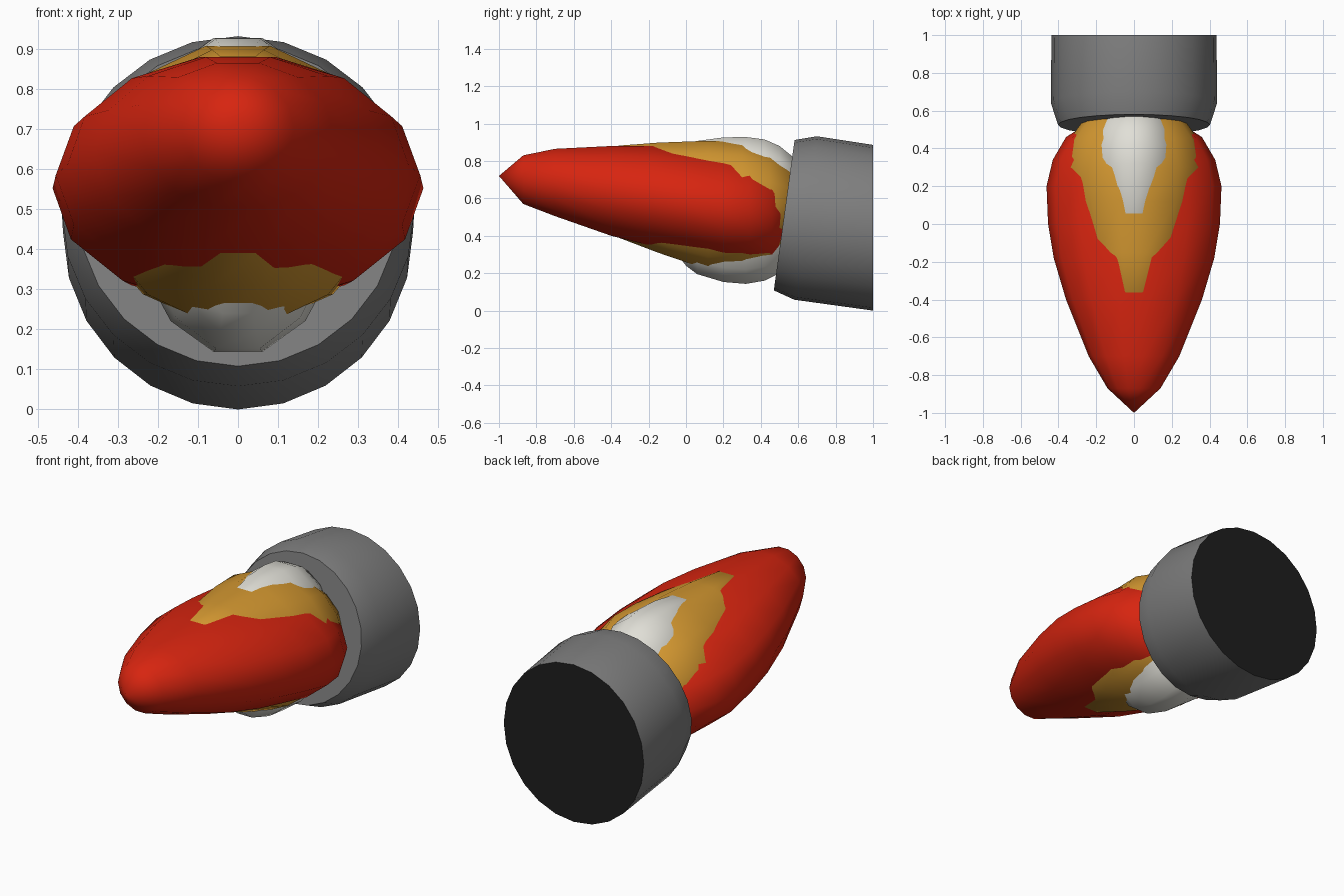
import bpy, bmesh, math

if "Cube" in bpy.data.objects:
    bpy.data.objects.remove(bpy.data.objects["Cube"], do_unlink=True)


def material(name, rgb):
    m = bpy.data.materials.new(name)
    m.use_nodes = True
    m.diffuse_color = (*rgb, 1)
    m.node_tree.nodes["Principled BSDF"].inputs["Base Color"].default_value = (*rgb, 1)
    return m


red = material("flame red", (0.68, 0.018, 0.005))
orange = material("flame orange", (0.65, 0.31, 0.03))
white = material("hot white", (0.75, 0.74, 0.68))
grey = material("metal grey", (0.21, 0.21, 0.21))
black = material("cap black", (0.013, 0.013, 0.013))


def loft(name, rings, sides, phase, mats, angle):
    """Skin elliptical rings given as (y, z, x radius, z radius, lean)."""
    bm = bmesh.new()
    loops = []
    for y, z, rx, rz, lean in rings:
        loop = []
        for i in range(sides):
            a = 2 * math.pi * (i + phase) / sides
            dz = rz * math.cos(a)
            loop.append(bm.verts.new((rx * math.sin(a), y + lean * dz, z + dz)))
        loops.append(loop)
    for a, b in zip(loops, loops[1:]):
        for i in range(sides):
            j = (i + 1) % sides
            bm.faces.new((a[i], a[j], b[j], b[i]))
    bm.faces.new(loops[0])
    back = bm.faces.new(loops[-1])
    back.material_index = len(mats) - 1
    bmesh.ops.remove_doubles(bm, verts=bm.verts, dist=0.0005)
    bmesh.ops.recalc_face_normals(bm, faces=bm.faces)
    me = bpy.data.meshes.new(name)
    bm.to_mesh(me)
    bm.free()
    for m in mats:
        me.materials.append(m)
    ob = bpy.data.objects.new(name, me)
    bpy.context.collection.objects.link(ob)
    bpy.ops.object.select_all(action='DESELECT')
    ob.select_set(True)
    bpy.context.view_layer.objects.active = ob
    bpy.ops.object.shade_smooth_by_angle(angle=math.radians(angle))
    return ob


def flame(name, stations, mat):
    """Flame layer from (y, top, bottom, half width); flat on top and bottom."""
    flat = math.cos(math.pi / 14)
    rings = [(y, (t + b) / 2, w, (t - b) / 2 / flat, 0) for y, t, b, w in stations]
    return loft(name, rings, 14, 0.5, [mat], 70)


# Outer flame: long flattened teardrop with a raised tip
flame("outer_flame", [
    (-1, .72, .72, 0), (-.87, .83, .57, .14), (-.7, .865, .505, .24),
    (-.4, .88, .40, .36), (-.18, .88, .345, .425), (.0, .86, .31, .455),
    (.2, .84, .265, .463), (.34, .82, .255, .43), (.46, .775, .265, .36),
    (.53, .69, .34, .25), (.6, .53, .5, .03)], red)

# Middle flame: narrower and taller, breaking through above and below
flame("middle_flame", [
    (-.6, .68, .6, .03), (-.36, .882, .39, .2), (-.15, .898, .31, .29),
    (.12, .908, .218, .36), (.3, .9, .22, .38), (.45, .855, .25, .34),
    (.56, .77, .36, .26), (.64, .6, .5, .05)], orange)

# Flame core: narrowest and tallest
flame("flame_core", [
    (-.2, .62, .5, .04), (.0, .885, .24, .17), (.06, .907, .195, .2),
    (.2, .926, .153, .25), (.32, .928, .143, .27), (.42, .915, .16, .26),
    (.5, .88, .2, .23), (.58, .815, .28, .18), (.64, .6, .5, .05)], white)

# Nozzle: tilted barrel with a tapered lip, cut upright and capped at the back
loft("nozzle", [
    (.525, .51, .402, .402, .138), (.64, .495, .44, .437, .138),
    (1, .443, .437, .443, 0)], 24, 0, [grey, black], 40)
